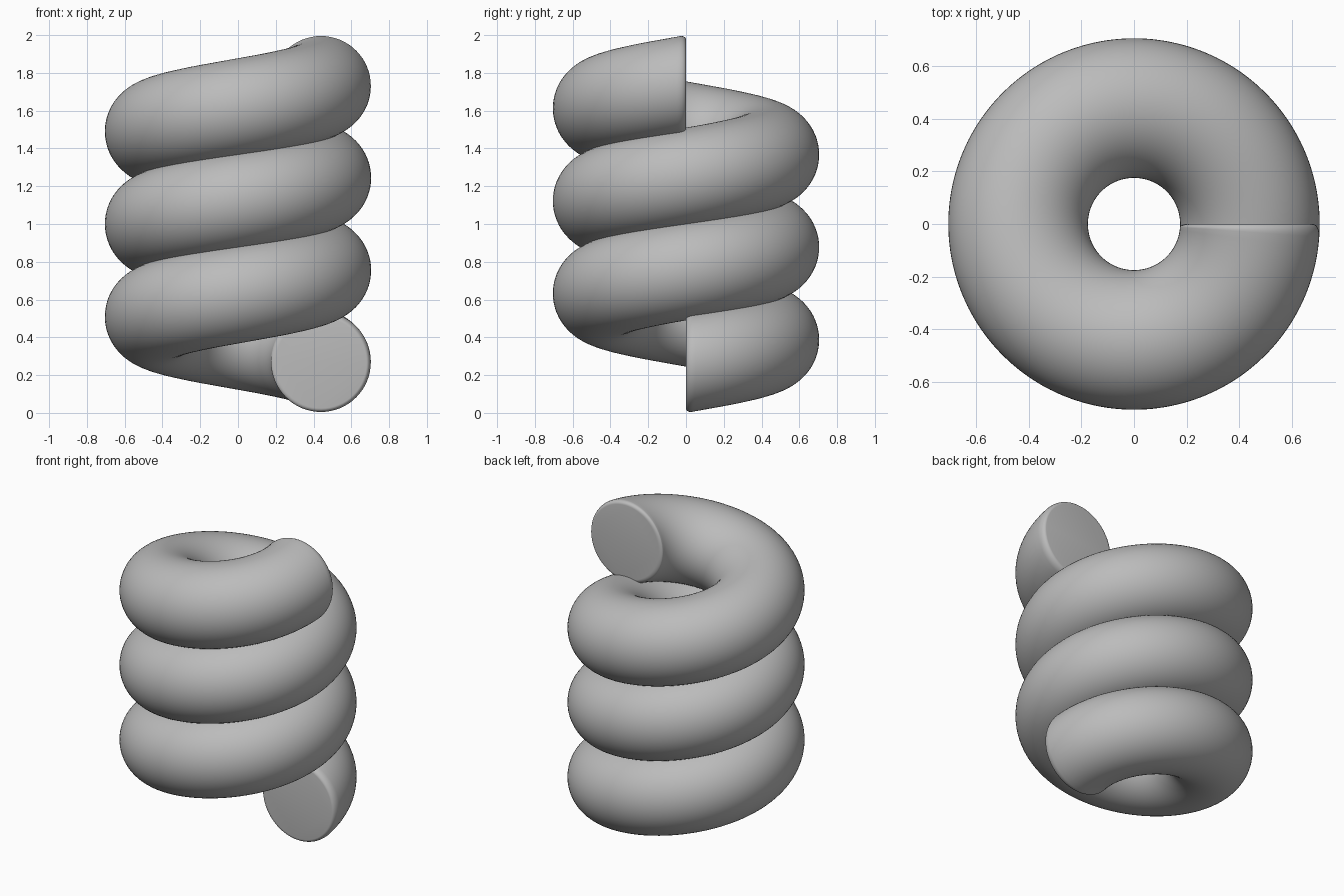
import bpy, bmesh
from math import sin, cos, pi, tau, radians

cube = bpy.data.objects.get("Cube")
if cube:
    bpy.data.objects.remove(cube, do_unlink=True)

COIL, TUBE, PITCH, TURNS = 0.44, 0.265, 0.49, 3
SIDES, STEPS = 64, 96 * 3
ROUND_ANGLE, ROUND_INSET, ROUND_STEPS = radians(4), 0.025, 6

# Grey material
grey = bpy.data.materials.new("soft_grey")
grey.use_nodes = True
grey.diffuse_color = (0.5, 0.5, 0.5, 1)
grey.node_tree.nodes["Principled BSDF"].inputs["Base Color"].default_value = (0.5, 0.5, 0.5, 1)

# Stations along the coil: (angle, tube radius), with a quarter-round at each end
end = TURNS * tau
rounding = [(ROUND_ANGLE * (1 - cos(t)), TUBE - ROUND_INSET * (1 - sin(t)))
            for t in (i / ROUND_STEPS * pi / 2 for i in range(ROUND_STEPS))]
span = end - 2 * ROUND_ANGLE
body = [(ROUND_ANGLE + span * i / STEPS, TUBE) for i in range(STEPS + 1)]
stations = rounding + body + [(end - a, r) for a, r in reversed(rounding)]

# Sweep an upright circle along the helix
bm = bmesh.new()


def ring(angle, radius):
    z = TUBE + PITCH * angle / tau
    verts = []
    for i in range(SIDES):
        t = tau * i / SIDES
        out = COIL + radius * cos(t)
        verts.append(bm.verts.new((out * cos(angle), out * sin(angle), z + radius * sin(t))))
    return verts


rings = [ring(a, r) for a, r in stations]
for a, b in zip(rings, rings[1:]):
    for i in range(SIDES):
        j = (i + 1) % SIDES
        bm.faces.new((a[i], a[j], b[j], b[i]))

# Flat end caps
bm.faces.new(rings[0])
bm.faces.new(rings[-1])
bmesh.ops.recalc_face_normals(bm, faces=bm.faces)

mesh = bpy.data.meshes.new("coil_spring")
bm.to_mesh(mesh)
bm.free()
mesh.materials.append(grey)
spring = bpy.data.objects.new("coil_spring", mesh)
bpy.context.collection.objects.link(spring)

# Smooth shading that keeps the cap edges crisp
bpy.ops.object.select_all(action="DESELECT")
spring.select_set(True)
bpy.context.view_layer.objects.active = spring
bpy.ops.object.shade_smooth_by_angle(angle=radians(30))
